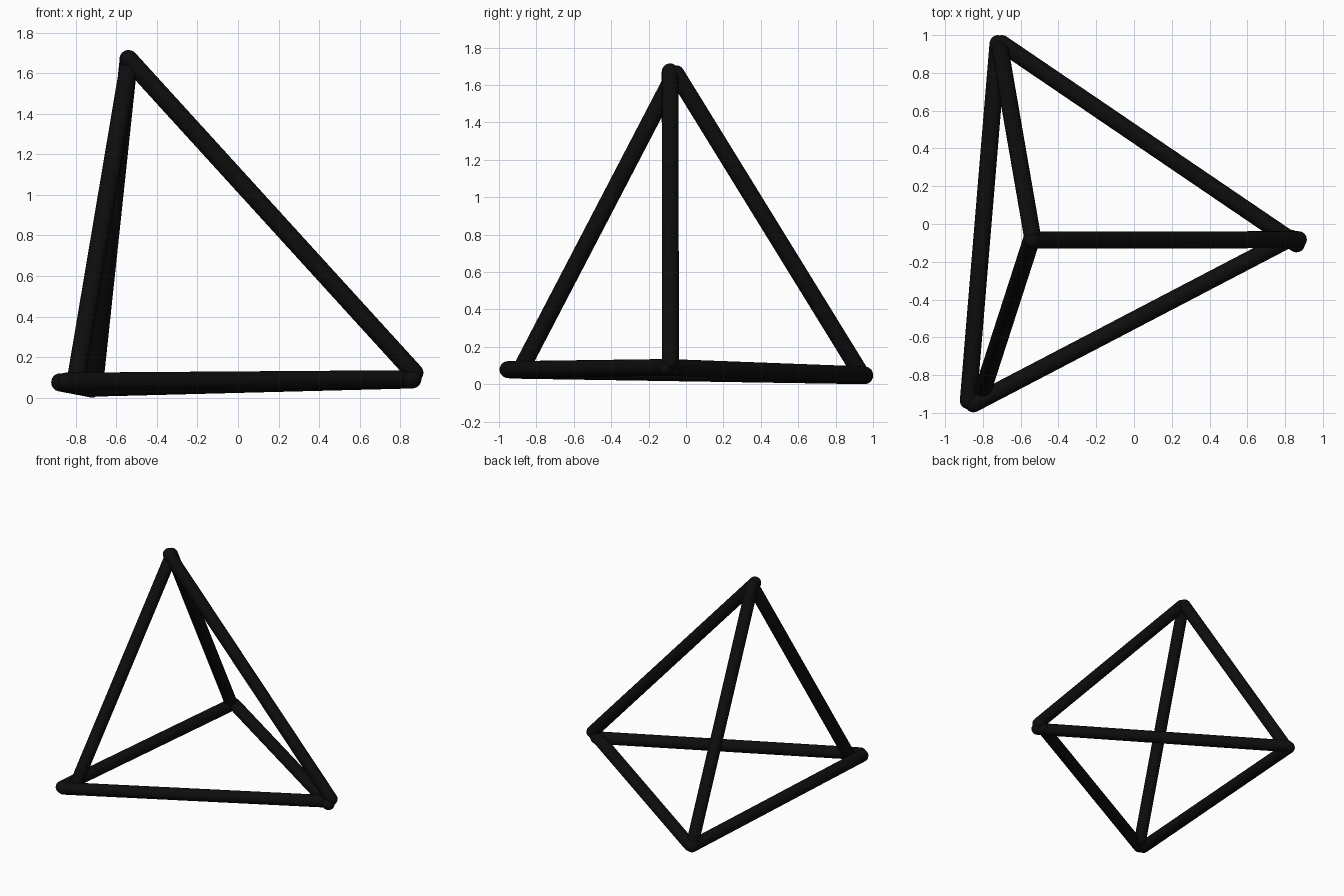
import bpy, bmesh, math
from mathutils import Vector

if "Cube" in bpy.data.objects:
    bpy.data.objects.remove(bpy.data.objects["Cube"])

R, SIDES, RINGS = 0.045, 24, 6

mat = bpy.data.materials.new("black")
mat.diffuse_color = (0.004, 0.004, 0.004, 1)
mat.use_nodes = True
mat.node_tree.nodes["Principled BSDF"].inputs["Base Color"].default_value = mat.diffuse_color


def rod(name, a, b):
    """Round-ended rod between two end centres."""
    a, b = Vector(a), Vector(b)
    length = (b - a).length
    # capsule profile: half circle, straight side, half circle
    steps = [i * math.pi / 2 / RINGS for i in range(RINGS + 1)]
    prof = [(R * math.sin(t), -R * math.cos(t)) for t in steps]
    prof += [(r, length - z) for r, z in reversed(prof)]
    bm = bmesh.new()
    verts = [bm.verts.new((r, 0, z)) for r, z in prof]
    edges = [bm.edges.new(p) for p in zip(verts, verts[1:])]
    bmesh.ops.spin(bm, geom=verts + edges, axis=(0, 0, 1), cent=(0, 0, 0),
                   angle=math.tau, steps=SIDES, use_merge=True)
    bmesh.ops.remove_doubles(bm, verts=bm.verts, dist=1e-5)
    bmesh.ops.recalc_face_normals(bm, faces=bm.faces)
    for f in bm.faces:
        f.smooth = True
    me = bpy.data.meshes.new(name)
    bm.to_mesh(me)
    bm.free()
    me.materials.append(mat)
    ob = bpy.data.objects.new(name, me)
    ob.location = a
    ob.rotation_mode = 'QUATERNION'
    ob.rotation_quaternion = (b - a).to_track_quat('Z', 'Y')
    bpy.context.collection.objects.link(ob)


# three rods rising to the apex
rod("right_leg", (0.87, -0.083, 0.122), (-0.54, -0.085, 1.67))
rod("back_leg", (-0.71, 0.93, 0.065), (-0.54, -0.053, 1.66))
rod("front_leg", (-0.80, -0.88, 0.085), (-0.54, -0.075, 1.63))
# three rods of the base triangle
rod("base_back_right", (-0.70, 0.955, 0.05), (0.86, -0.105, 0.09))
rod("base_front_right", (-0.85, -0.952, 0.078), (0.83, -0.075, 0.09))
rod("base_left", (-0.877, -0.935, 0.075), (-0.72, 0.955, 0.045))
